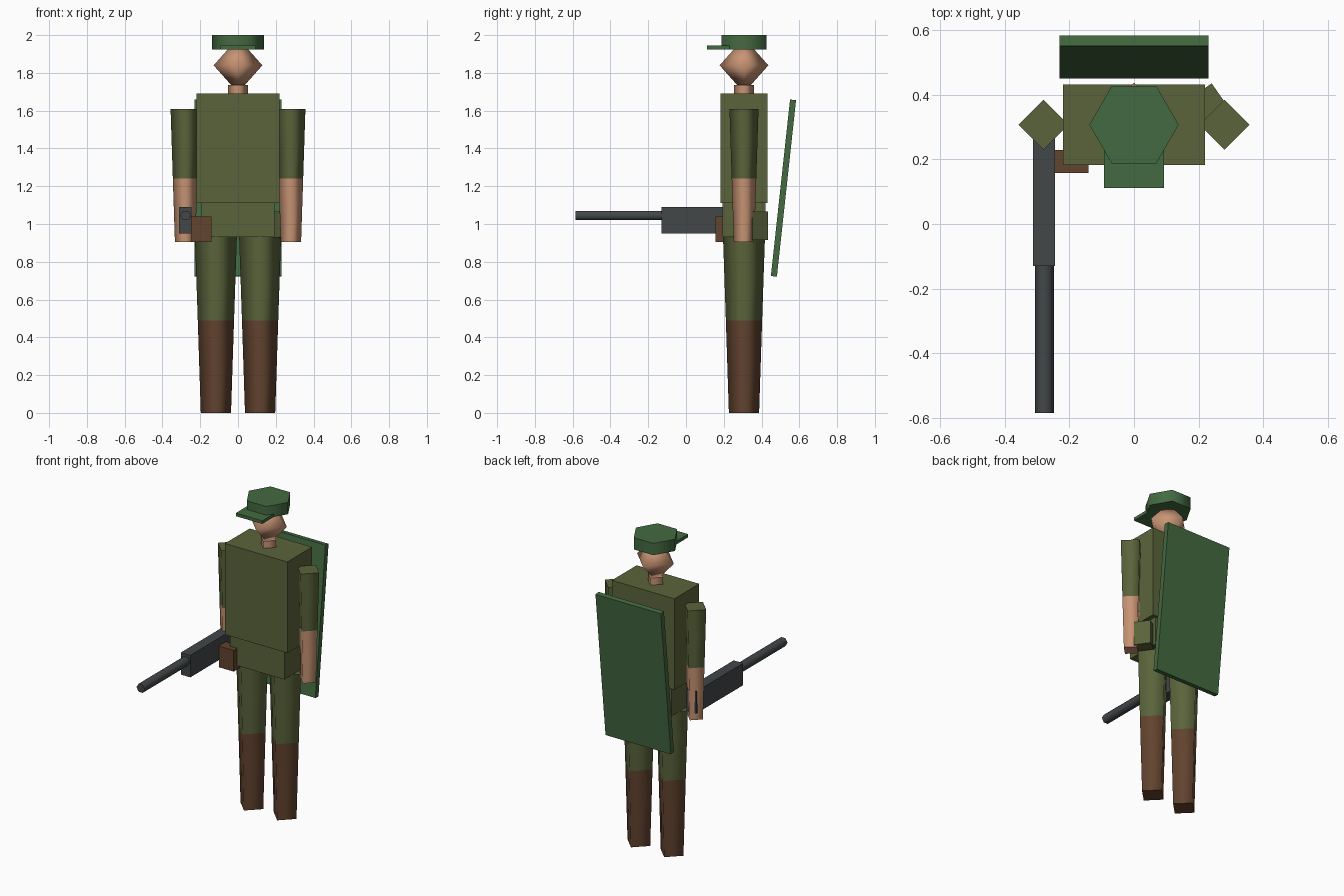
import bpy, bmesh, math
from mathutils import Matrix

old = bpy.data.objects.get("Cube")
if old:
    bpy.data.objects.remove(old, do_unlink=True)


def material(name, rgb):
    """Flat material from 0-255 display values, stored as linear."""
    lin = [((c / 255 + 0.055) / 1.055) ** 2.4 for c in rgb] + [1]
    m = bpy.data.materials.new(name)
    m.use_nodes = True
    m.diffuse_color = lin
    m.node_tree.nodes["Principled BSDF"].inputs["Base Color"].default_value = lin
    return m


OLIVE = material("olive cloth", (90, 100, 59))
GREEN = material("field green", (68, 106, 65))
BROWN = material("brown leather", (98, 67, 47))
SKIN = material("skin", (200, 148, 116))
METAL = material("gun metal", (66, 71, 73))


def finish(name, bm, mats):
    me = bpy.data.meshes.new(name)
    bm.to_mesh(me)
    bm.free()
    for m in mats:
        me.materials.append(m)
    ob = bpy.data.objects.new(name, me)
    bpy.context.collection.objects.link(ob)
    return ob


def box(name, x, y, z, mat):
    """Box from (low, high) ranges on each axis."""
    bm = bmesh.new()
    bmesh.ops.create_cube(bm, size=1)
    ob = finish(name, bm, [mat])
    ranges = (x, y, z)
    ob.data.transform(Matrix.Diagonal([b - a for a, b in ranges] + [1]))
    ob.location = [(a + b) / 2 for a, b in ranges]
    return ob


def tube(name, loc, levels, mats, sides=4):
    """Stacked rings (height, radius), smooth sides and flat caps, one material per band."""
    bm = bmesh.new()
    rings = [[bm.verts.new((r * math.cos(math.tau * i / sides),
                            r * math.sin(math.tau * i / sides), z))
              for i in range(sides)] for z, r in levels]
    for k in range(len(rings) - 1):
        lo, hi = rings[k], rings[k + 1]
        for i in range(sides):
            j = (i + 1) % sides
            f = bm.faces.new((lo[i], lo[j], hi[j], hi[i]))
            f.smooth = True
            f.material_index = min(k, len(mats) - 1)
    if levels[0][1] > 0:
        bm.faces.new(rings[0][::-1])
    if levels[-1][1] > 0:
        bm.faces.new(rings[-1]).material_index = len(mats) - 1
    bmesh.ops.remove_doubles(bm, verts=bm.verts, dist=1e-5)
    ob = finish(name, bm, mats)
    ob.location = loc
    return ob


MID = 0.307  # depth of the body axis

# Body
box("torso", (-0.22, 0.22), (0.182, 0.432), (1.11, 1.69), OLIVE)
box("hips", (-0.192, 0.192), (0.192, 0.42), (0.93, 1.11), OLIVE)

# Limbs
for side, s in (("left", 1), ("right", -1)):
    tube(side + "_arm", (s * 0.28, MID, 0),
         [(0.905, 0.054), (1.24, 0.065), (1.61, 0.077)], [SKIN, OLIVE])
    tube(side + "_leg", (s * 0.117, MID, 0),
         [(0, 0.08), (0.49, 0.096), (0.93, 0.111)], [BROWN, OLIVE])

# Head and cap
tube("neck", (0, MID, 0), [(1.68, 0.053), (1.735, 0.053)], [SKIN])
tube("head", (0, MID, 0), [(1.695, 0), (1.84, 0.129), (1.985, 0)], [SKIN])
tube("cap", (0, MID, 0), [(1.925, 0.138), (2.0, 0.138)], [GREEN], 6)
box("cap_brim", (-0.093, 0.093), (0.111, 0.23), (1.925, 1.945), GREEN)

# Back panel, leaning backwards at the top
panel = box("back_panel", (-0.23, 0.23), (0.5, 0.532), (0.72, 1.66), GREEN)
panel.rotation_euler.x = -math.radians(6.2)

# Belt pouches
box("front_pouch", (-0.245, -0.14), (0.157, 0.229), (0.905, 1.04), BROWN)
pouch = box("side_pouch", (0.196, 0.276), (0.321, 0.421), (0.915, 1.065), OLIVE)
pouch.rotation_euler.z = math.radians(35)

# Gun
box("gun_body", (-0.312, -0.245), (-0.13, 0.343), (0.95, 1.09), METAL)
barrel = tube("gun_barrel", (-0.277, -0.12, 1.045), [(0, 0.029), (0.464, 0.029)], [METAL], 6)
barrel.rotation_euler.x = math.radians(90)
